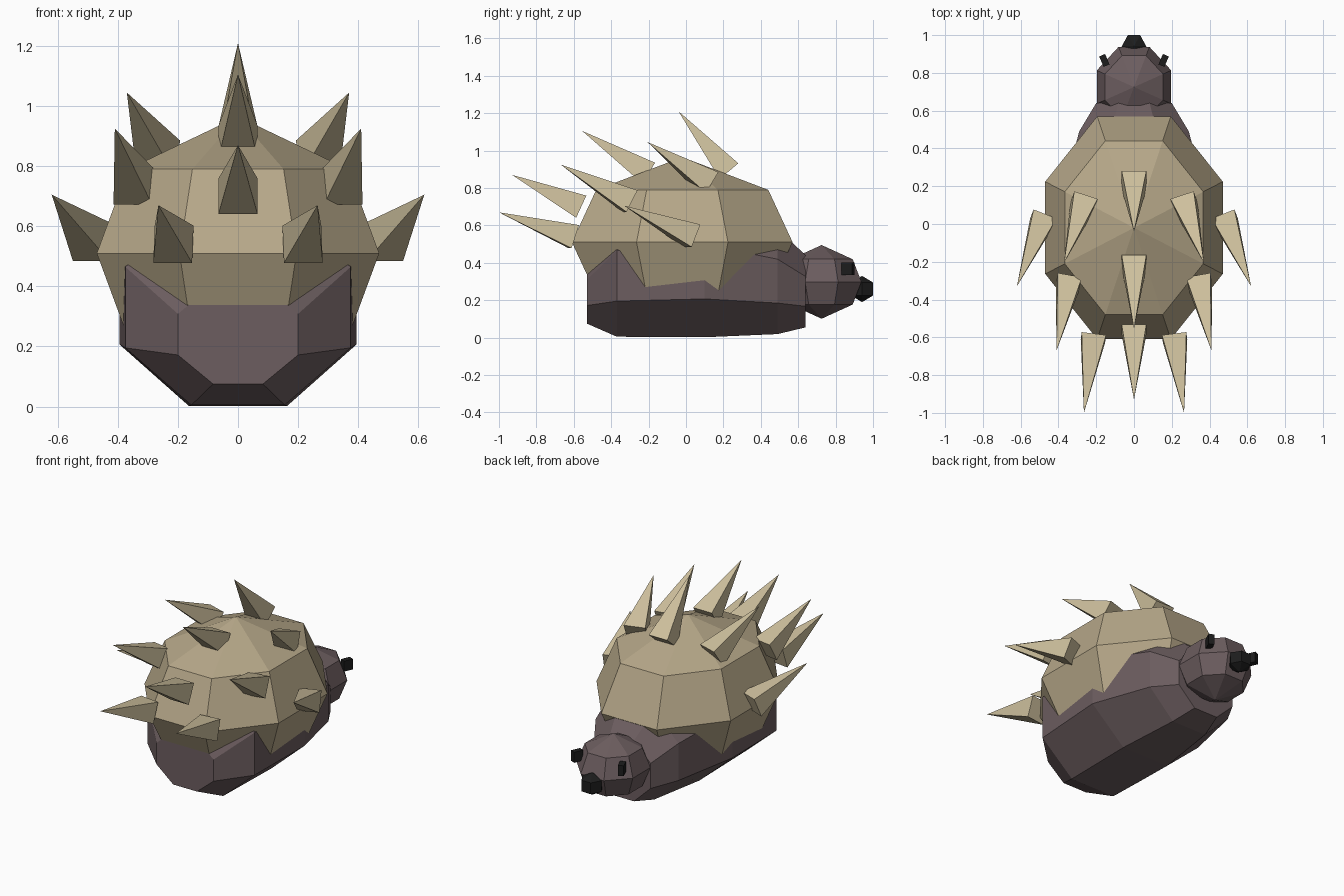
import bpy, bmesh
from math import pi, cos, sin
from mathutils import Vector, Matrix

if "Cube" in bpy.data.objects:
    bpy.data.objects.remove(bpy.data.objects["Cube"])


def material(name, rgb):
    m = bpy.data.materials.new(name)
    m.diffuse_color = (*rgb, 1)
    m.use_nodes = True
    m.node_tree.nodes["Principled BSDF"].inputs["Base Color"].default_value = m.diffuse_color
    return m


TAN = material("shell_tan", (0.47, 0.39, 0.25))
BONE = material("spike_bone", (0.62, 0.53, 0.34))
BROWN = material("body_brown", (0.15, 0.11, 0.115))
BLACK = material("black", (0.012, 0.012, 0.012))


def finish(name, bm, mat):
    bmesh.ops.recalc_face_normals(bm, faces=bm.faces)
    me = bpy.data.meshes.new(name)
    bm.to_mesh(me)
    bm.free()
    me.materials.append(mat)
    ob = bpy.data.objects.new(name, me)
    bpy.context.collection.objects.link(ob)
    return ob


def loft(name, rings, mat):
    """Skin rings of points; a one-point ring is a pole, other ends are capped."""
    bm = bmesh.new()
    loops = [[bm.verts.new(p) for p in r] for r in rings]
    for a, b in zip(loops, loops[1:]):
        n = max(len(a), len(b))
        for i in range(n):
            j = (i + 1) % n
            if len(a) == 1:
                bm.faces.new((a[0], b[i], b[j]))
            elif len(b) == 1:
                bm.faces.new((a[i], a[j], b[0]))
            else:
                bm.faces.new((a[i], a[j], b[j], b[i]))
    for end in (loops[0], loops[-1]):
        if len(end) > 1:
            bm.faces.new(end)
    return finish(name, bm, mat)


K = cos(pi / 8)
OCT = [(cos(a) / K, sin(a) / K) for a in (pi / 8 + i * pi / 4 for i in range(8))]


def octagon_ball(name, c, half, mat):
    rings = []
    for h, r in ((-1, 0), (-0.615, 0.78), (0, 1), (0.615, 0.78), (1, 0)):
        pts = OCT if r else [(0, 0)]
        rings.append([(c[0] + half[0] * r * u, c[1] + half[1] * r * v, c[2] + half[2] * h)
                      for u, v in pts])
    return loft(name, rings, mat)


# Shell and head: eight-sided balls
octagon_ball("shell", (0, -0.02, 0.51), (0.47, 0.59, 0.455), TAN)
octagon_ball("head", (0, 0.725, 0.298), (0.197, 0.213, 0.197), BROWN)

# Body: octagonal sections along y (y, half width, half height, centre z)
SECTIONS = [(-0.53, 0.20, 0.165, 0.24), (-0.37, 0.375, 0.325, 0.33), (0.10, 0.395, 0.35, 0.352),
            (0.49, 0.29, 0.283, 0.302), (0.64, 0.20, 0.192, 0.247)]
loft("body", [[(w * u, y, c + h * v) for u, v in OCT] for y, w, h, c in SECTIONS], BROWN)

# Nose
bm = bmesh.new()
bmesh.ops.create_uvsphere(bm, u_segments=6, v_segments=3, radius=1)
bmesh.ops.transform(bm, verts=bm.verts, matrix=Matrix.Translation((0, 0.932, 0.26))
                    @ Matrix.Diagonal((0.075, 0.0785, 0.07, 1)) @ Matrix.Rotation(pi / 6, 4, 'Z'))
# turn so that one corner points forward
y_top = max(v.co.y for v in bm.verts)
bmesh.ops.translate(bm, verts=bm.verts, vec=(0, 1.0 - y_top, 0))
finish("nose", bm, BLACK)

# Eyes
for s, side in ((1, "right"), (-1, "left")):
    bm = bmesh.new()
    bmesh.ops.create_cube(bm, size=1)
    bmesh.ops.transform(bm, verts=bm.verts, matrix=Matrix.Translation((s * 0.157, 0.866, 0.368))
                        @ Matrix.Rotation(-s * 0.4, 4, 'Z') @ Matrix.Diagonal((0.034, 0.06, 0.066, 1)))
    finish("eye_" + side, bm, BLACK)


def spike(name, base, tip):
    base, tip = Vector(base), Vector(tip)
    d = tip - base
    bm = bmesh.new()
    bmesh.ops.create_cone(bm, cap_ends=True, segments=4, radius1=0.092, radius2=0, depth=d.length)
    bmesh.ops.remove_doubles(bm, verts=bm.verts, dist=1e-5)
    # square base edges aligned with the horizon
    square = pi / 4 if min(abs(v.co.x) for v in bm.verts if v.co.z < 0) < 0.01 else 0
    rot = d.to_track_quat('Z', 'Y').to_matrix().to_4x4()
    bmesh.ops.transform(bm, verts=bm.verts, matrix=Matrix.Translation((base + tip) / 2)
                        @ rot @ Matrix.Rotation(square, 4, 'Z'))
    finish(name, bm, BONE)


# Spikes: middle row, then mirrored pairs (base centre, tip)
MIDDLE = [((0, 0.23, 0.89), (0, -0.04, 1.21)), ((0, -0.20, 0.88), (0, -0.555, 1.105)),
          ((0, -0.56, 0.70), (0, -0.93, 0.87))]
PAIRS = [((0.265, 0.12, 0.83), (0.37, -0.205, 1.045)), ((0.345, -0.30, 0.73), (0.41, -0.67, 0.925)),
         ((0.215, -0.60, 0.54), (0.265, -1.0, 0.67)), ((0.48, 0.03, 0.545), (0.62, -0.33, 0.705))]
for i, (b, t) in enumerate(MIDDLE):
    spike(f"middle_spike_{i + 1}", b, t)
for i, (b, t) in enumerate(PAIRS):
    for s, side in ((1, "right"), (-1, "left")):
        spike(f"{side}_spike_{i + 1}", (s * b[0], b[1], b[2]), (s * t[0], t[1], t[2]))
